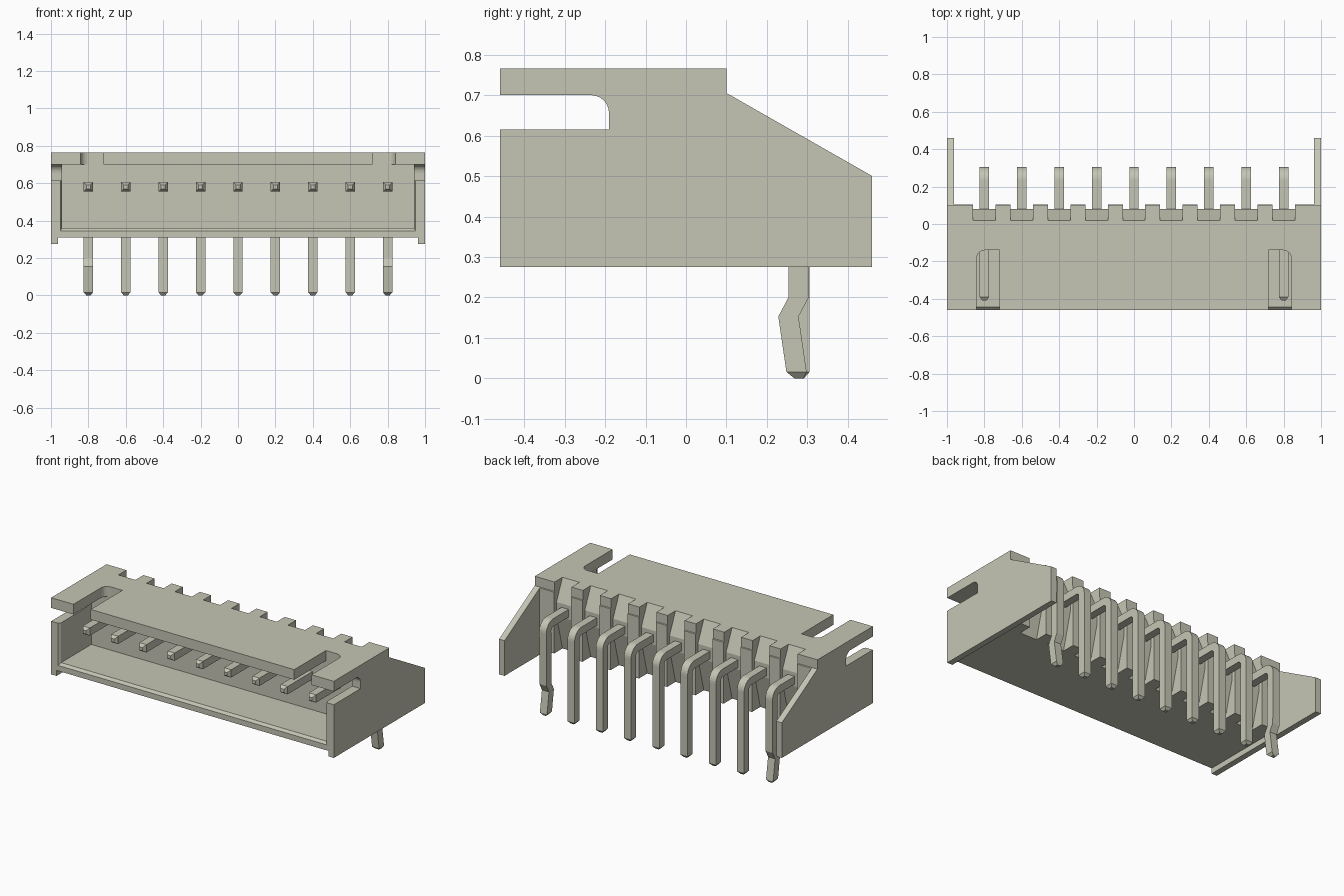
import bpy, bmesh
from math import sin, cos, pi
from mathutils import Vector

cube = bpy.data.objects.get("Cube")
if cube:
    bpy.data.objects.remove(cube)

ivory = bpy.data.materials.new("warm_grey_plastic")
ivory.use_nodes = True
colour = (0.56, 0.56, 0.46, 1)
ivory.diffuse_color = colour
ivory.node_tree.nodes["Principled BSDF"].inputs["Base Color"].default_value = colour


def loft(bm, rings):
    """Skin a closed solid through rings of equal length."""
    loops = [[bm.verts.new(p) for p in ring] for ring in rings]
    n = len(loops[0])
    for a, b in zip(loops, loops[1:]):
        for i in range(n):
            j = (i + 1) % n
            bm.faces.new((a[i], a[j], b[j], b[i]))
    bm.faces.new(loops[0][::-1])
    bm.faces.new(loops[-1])


def finish(name, bm):
    bmesh.ops.recalc_face_normals(bm, faces=bm.faces)
    mesh = bpy.data.meshes.new(name)
    bm.to_mesh(mesh)
    bm.free()
    mesh.materials.append(ivory)
    obj = bpy.data.objects.new(name, mesh)
    bpy.context.collection.objects.link(obj)
    return obj


def side_prism(bm, profile, x0, x1):
    loft(bm, [[(x, y, z) for y, z in profile] for x in (x0, x1)])


def box(bm, x0, x1, y0, y1, z0, z1):
    side_prism(bm, [(y0, z0), (y1, z0), (y1, z1), (y0, z1)], x0, x1)


def arc(cx, cy, r, start, end, steps=6):
    angles = [start + (end - start) * i / steps for i in range(steps + 1)]
    return [(cx + r * cos(a), cy + r * sin(a)) for a in angles]


def cut(target, bm):
    cutter = finish("cutter", bm)
    cutter.hide_render = True
    mod = target.modifiers.new("cut", 'BOOLEAN')
    mod.operation = 'DIFFERENCE'
    mod.solver = 'EXACT'
    mod.object = cutter
    bpy.context.view_layer.objects.active = target
    bpy.ops.object.modifier_apply(modifier=mod.name)
    bpy.data.objects.remove(cutter)


# Housing: side silhouette with its open guide slot, extruded across the width
outline = [(-.46, .275), (.46, .275), (.46, .50), (.10, .705), (.10, .765),
           (-.46, .765), (-.46, .70)]
outline += arc(-.235, .655, .045, pi / 2, 0)
outline += [(-.19, .615), (-.46, .615)]
bm = bmesh.new()
side_prism(bm, outline, -1, 1)
housing = finish("housing", bm)

# Space between the side wings, behind the body
bm = bmesh.new()
box(bm, -.962, .962, .105, .6, .2, .9)
cut(housing, bm)

# Space between the side feet, under the floor
bm = bmesh.new()
box(bm, -.962, .962, -.6, .6, .2, .31)
cut(housing, bm)

# Mating cavity with a chamfered mouth
bm = bmesh.new()
loft(bm, [[(-w, y, z), (w, y, z), (w, y, .70), (-w, y, .70)]
          for y, w, z in ((-.5, .95, .345), (-.46, .95, .345),
                          (-.445, .94, .36), (-.14, .94, .36))])
cut(housing, bm)

# Keying slots in the roof, rounded at the outer inner corner
for side in (-1, 1):
    slot = [(.72, -.6), (.842, -.6)] + arc(.797, -.185, .045, 0, pi / 2) + [(.72, -.14)]
    bm = bmesh.new()
    loft(bm, [[(side * x, y, z) for x, y in slot] for z in (.66, .9)])
    cut(housing, bm)

# Tapered recesses in the rear wall around each pin
pin_x = [(i - 4) * .2 for i in range(9)]
recess = [(.02, .9), (.02, .765), (.08, .63), (.08, .54), (.02, .31), (.02, .2),
          (.2, .2), (.2, .9)]
bm = bmesh.new()
for x in pin_x:
    side_prism(bm, recess, x - .06, x + .06)
cut(housing, bm)

# Right-angle pins; each station is (y, z, tilt from horizontal, half height, half width)
H, TIP = .025, .011
head = [(-.41, .58, 0, TIP, TIP), (-.39, .58, 0, H, H)]
bend = [(.235 + .045 * sin(a), .535 + .045 * cos(a), a, H, H)
        for a in [i * pi / 16 for i in range(9)]]
down = pi / 2
straight = [(.28, .016, down, H, H), (.28, 0, down, TIP, TIP)]
kinked = [(.278, .20, down, H, H), (.253, .153, down, H, H),
          (.273, .016, down, H, H), (.279, 0, down, TIP, TIP)]
for i, x in enumerate(pin_x):
    tail = kinked if i in (0, 8) else straight
    rings = []
    for y, z, tilt, h, w in head + bend + tail:
        up = Vector((0, sin(tilt), cos(tilt))) * h
        rings.append([Vector((x + s * w, y, z)) + t * up
                      for s, t in ((-1, -1), (1, -1), (1, 1), (-1, 1))])
    bm = bmesh.new()
    loft(bm, rings)
    finish(f"pin_{i + 1}", bm)
